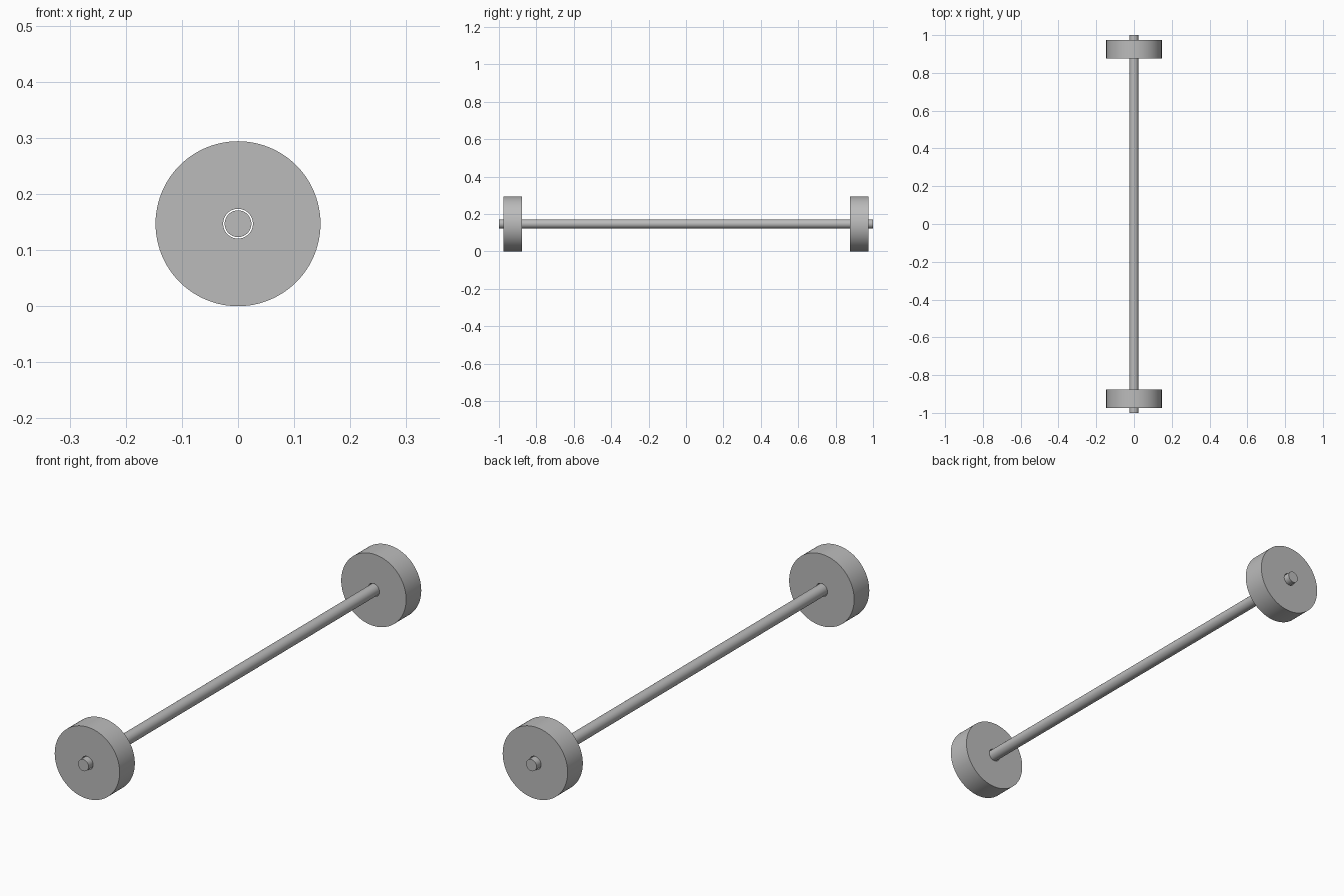
import bpy
import bmesh
import math

cube = bpy.data.objects.get("Cube")
if cube:
    bpy.data.objects.remove(cube, do_unlink=True)

WHEEL_R = 0.147
BORE_R = 0.0265
AXLE_R = 0.0238
SEGMENTS = 96

grey = bpy.data.materials.new("plain grey")
grey.use_nodes = True
colour = (0.5, 0.5, 0.5, 1)
grey.diffuse_color = colour
grey.node_tree.nodes["Principled BSDF"].inputs["Base Color"].default_value = colour


def lathe(name, profile, closed):
    """Spin a (radius, y) profile around the axle line."""
    bm = bmesh.new()
    verts = [bm.verts.new((r, y, 0)) for r, y in profile]
    edges = [bm.edges.new(pair) for pair in zip(verts, verts[1:])]
    if closed:
        edges.append(bm.edges.new((verts[-1], verts[0])))
    bmesh.ops.spin(bm, geom=verts + edges, cent=(0, 0, 0), axis=(0, 1, 0),
                   angle=math.tau, steps=SEGMENTS, use_duplicate=False)
    bmesh.ops.remove_doubles(bm, verts=bm.verts, dist=1e-5)
    bmesh.ops.recalc_face_normals(bm, faces=bm.faces)
    mesh = bpy.data.meshes.new(name)
    bm.to_mesh(mesh)
    bm.free()
    mesh.materials.append(grey)
    obj = bpy.data.objects.new(name, mesh)
    bpy.context.collection.objects.link(obj)
    obj.location.z = WHEEL_R
    bpy.ops.object.select_all(action='DESELECT')
    obj.select_set(True)
    bpy.context.view_layer.objects.active = obj
    bpy.ops.object.shade_smooth_by_angle(angle=math.radians(30))
    return obj


# Axle: a solid rod
lathe("axle", [(0, -1), (AXLE_R, -1), (AXLE_R, 1), (0, 1)], False)

# Wheels: thick discs with a bore slightly wider than the axle
for name, side in (("front_wheel", -1), ("back_wheel", 1)):
    inner, outer = side * 0.877, side * 0.975
    lathe(name, [(BORE_R, inner), (WHEEL_R, inner),
                 (WHEEL_R, outer), (BORE_R, outer)], True)
